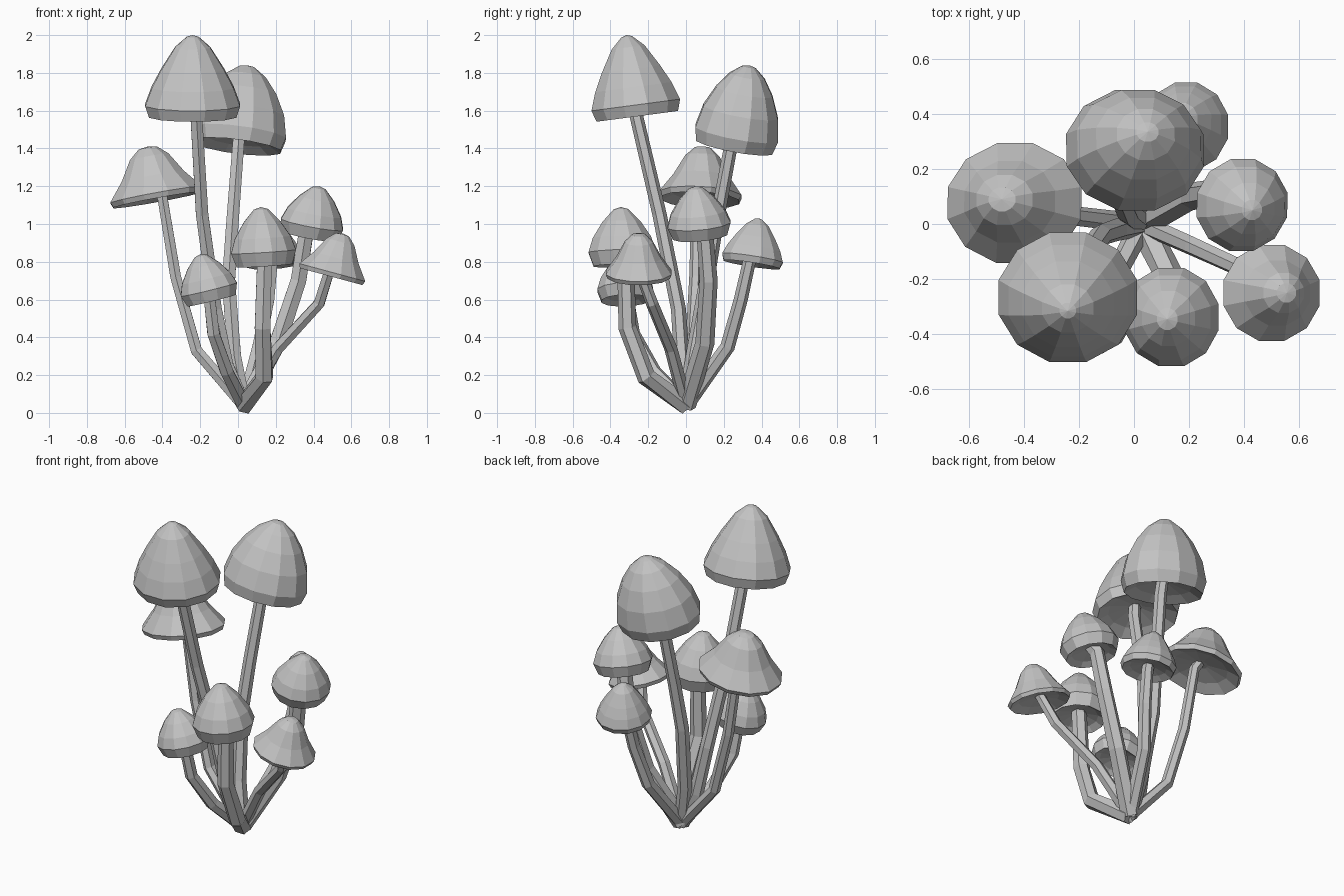
import bpy, bmesh, math
from mathutils import Vector

cube = bpy.data.objects.get("Cube")
if cube:
    bpy.data.objects.remove(cube, do_unlink=True)

grey = bpy.data.materials.new("plain grey")
grey.use_nodes = True
grey.diffuse_color = (0.55, 0.55, 0.55, 1)
grey.node_tree.nodes["Principled BSDF"].inputs["Base Color"].default_value = (0.55, 0.55, 0.55, 1)

BASE = Vector((0.03, 0, 0.04))
CAP_SIDES, STALK_SIDES = 12, 6

# Cap profiles: (radius, height) as shares of cap size, from inside the hollow to the tip
HOLLOW = [(0.15, 0.15), (0.65, 0.08)]
BELL = HOLLOW + [(0.92, 0), (1, 0.14), (0.86, 0.36), (0.66, 0.58), (0.37, 0.85), (0.12, 0.98)]
FULL = HOLLOW + [(0.92, 0), (1, 0.16), (0.9, 0.43), (0.68, 0.68), (0.42, 0.87), (0.16, 0.98)]
ROUND = HOLLOW + [(0.86, 0), (1, 0.24), (0.86, 0.48), (0.56, 0.75), (0.22, 0.96)]
FLARED = HOLLOW + [(0.95, -0.03), (1, 0.07), (0.68, 0.42), (0.42, 0.8), (0.2, 0.97)]


def ring(bm, centre, axis, width, depth, sides):
    """Oval ring of vertices around an axis, with a steady start direction."""
    u = Vector((0, 1, 0)).cross(axis).normalized()
    v = axis.cross(u).normalized()
    turn = [2 * math.pi * (i + 0.5) / sides for i in range(sides)]
    return [bm.verts.new(centre + width * math.cos(a) * u + depth * math.sin(a) * v) for a in turn]


def skin(name, rings, bm, tip=None):
    """Join rings with faces, close both ends and make the object."""
    n = len(rings[0])
    for low, high in zip(rings, rings[1:]):
        for i in range(n):
            j = (i + 1) % n
            bm.faces.new((low[i], low[j], high[j], high[i]))
    bm.faces.new(rings[0][::-1])
    if tip is None:
        bm.faces.new(rings[-1])
    else:
        top = bm.verts.new(tip)
        for i in range(n):
            bm.faces.new((rings[-1][i], rings[-1][(i + 1) % n], top))
    bmesh.ops.recalc_face_normals(bm, faces=bm.faces)
    mesh = bpy.data.meshes.new(name)
    bm.to_mesh(mesh)
    bm.free()
    mesh.materials.append(grey)
    bpy.context.collection.objects.link(bpy.data.objects.new(name, mesh))


def cap(name, centre, apex, width, depth, profile):
    rise = apex - centre
    axis = rise.normalized()
    bm = bmesh.new()
    rings = [ring(bm, centre + rise * h, axis, width * r, depth * r, CAP_SIDES) for r, h in profile]
    skin(name, rings, bm, apex)


def stalk(name, points, radius):
    bm = bmesh.new()
    rings = []
    last = len(points) - 1
    for i, p in enumerate(points):
        before = (p - points[max(i - 1, 0)]).normalized()
        after = (points[min(i + 1, last)] - p).normalized()
        r = radius * (1.12 - 0.25 * i / last)
        rings.append(ring(bm, p, (before + after).normalized(), r, r, STALK_SIDES))
    skin(name, rings, bm)


# name, cap rim centre, cap tip, cap half width and depth, profile, stalk radius, stalk bends
MUSHROOMS = [
    ("tallest", (-.24, -.258, 1.57), (-.24, -.315, 2), .26, .245, BELL, .039,
     [(-.06, -.02, .25), (-.12, -.04, .55), (-.19, -.14, 1.05), (-.22, -.26, 1.56)]),
    ("tall_back", (-.005, .255, 1.41), (.05, .335, 1.84), .26, .23, FULL, .039,
     [(-.02, .04, .3), (-.05, .11, .7), (-.03, .16, 1), (0, .235, 1.4)]),
    ("right", (-.43, .075, 1.135), (-.48, .09, 1.41), .255, .225, FLARED, .033,
     [(-.22, .03, .33), (-.33, .05, .72), (-.4, .06, 1.14)]),
    ("left", (.38, .075, .935), (.43, .05, 1.2), .173, .173, ROUND, .048,
     [(.21, .1, .37), (.32, .12, .7), (.36, .1, .95)]),
    ("left_front", (.495, -.25, .728), (.555, -.25, .95), .187, .18, FLARED, .033,
     [(.21, -.08, .34), (.43, -.18, .58), (.48, -.24, .74)]),
    ("front", (.14, -.335, .78), (.12, -.345, 1.09), .178, .185, ROUND, .048,
     [(.14, -.21, .19), (.13, -.31, .45), (.14, -.32, .8)]),
    ("small_front", (-.14, -.32, .595), (-.2, -.33, .84), .158, .152, ROUND, .037,
     [(-.06, -.17, .22), (-.13, -.28, .42), (-.15, -.31, .6)]),
    ("small_back", (.19, .347, .785), (.17, .385, 1.03), .16, .168, BELL, .037,
     [(.11, .22, .35), (.16, .29, .6), (.18, .335, .8)]),
]

for name, centre, apex, width, depth, profile, thick, bends in MUSHROOMS:
    centre, apex = Vector(centre), Vector(apex)
    cap(name + "_mushroom_cap", centre, apex, width, depth, profile)
    path = [BASE] + [Vector(p) for p in bends] + [centre.lerp(apex, 0.3)]
    stalk(name + "_mushroom_stalk", path, thick)
